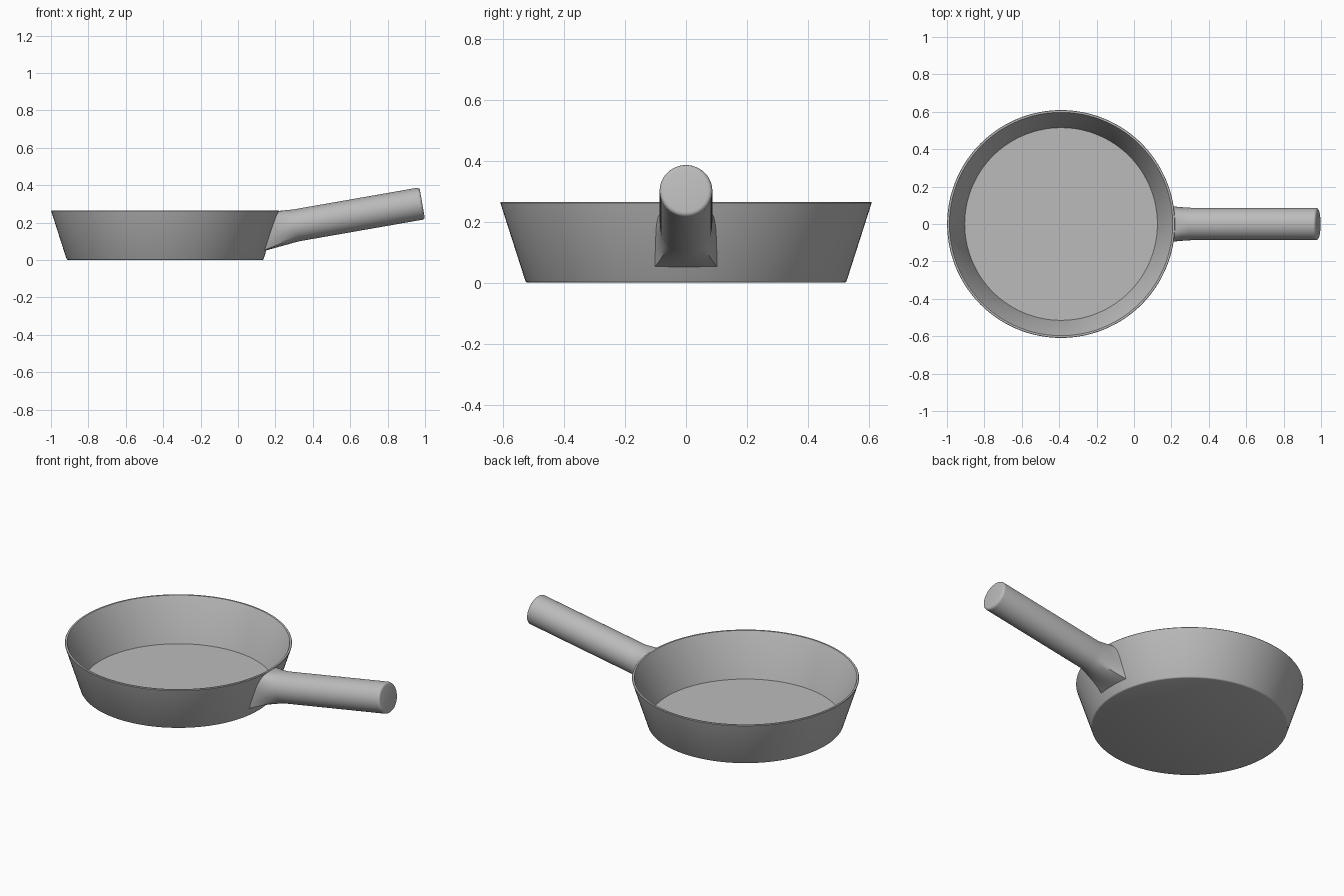
import bpy, bmesh, math
from mathutils import Vector

if "Cube" in bpy.data.objects:
    bpy.data.objects.remove(bpy.data.objects["Cube"])

metal = bpy.data.materials.new("grey metal")
metal.diffuse_color = (0.5, 0.5, 0.5, 1)
metal.use_nodes = True
metal.node_tree.nodes["Principled BSDF"].inputs["Base Color"].default_value = metal.diffuse_color

CX = -0.39                      # centre of the pan
H = 0.265                       # pan height
R_BASE, R_RIM = 0.525, 0.61     # outer radii


def loft(name, rings):
    """Skin a list of closed rings and cap both ends; a single point makes a tip."""
    bm = bmesh.new()
    loops = [[bm.verts.new(p) for p in ring] for ring in rings]
    n = len(loops[0])
    for a, b in zip(loops, loops[1:]):
        for i in range(n):
            j = (i + 1) % n
            bm.faces.new((a[i], a[j], b[j], b[i]))
    bm.faces.new(loops[0])
    bm.faces.new(loops[-1])
    bmesh.ops.recalc_face_normals(bm, faces=bm.faces)
    mesh = bpy.data.meshes.new(name)
    bm.to_mesh(mesh)
    bm.free()
    mesh.materials.append(metal)
    obj = bpy.data.objects.new(name, mesh)
    bpy.context.collection.objects.link(obj)
    bpy.ops.object.select_all(action='DESELECT')
    obj.select_set(True)
    bpy.context.view_layer.objects.active = obj
    bpy.ops.object.shade_smooth_by_angle(angle=math.radians(35))
    return obj


# Pan body: underside, flared wall, thin rim, inner wall and floor
profile = [(0.519, 0), (0.524, 0.002), (0.527, 0.006), (0.609, H - 0.003),
           (0.607, H), (0.597, H), (0.595, H - 0.003), (0.515, 0.015)]
N = 128
loft("pan_body", [[(CX + r * math.cos(2 * math.pi * i / N),
                    r * math.sin(2 * math.pi * i / N), z) for i in range(N)]
                  for r, z in profile])

# Handle: round bar tilted upward, softened at its end
start, end = Vector((0.31, 0, 0.185)), Vector((0.985, 0, 0.303))
axis = (end - start).normalized()
side = Vector((0, 1, 0))
up = axis.cross(side)
HR, M = 0.0865, 48
angles = [2 * math.pi * i / M for i in range(M)]


def circle(centre, r):
    return [centre + side * (r * math.cos(a)) + up * (r * math.sin(a)) for a in angles]


def wall_point(a):
    """Squarish bracket outline lying just inside the outer wall of the pan."""
    c, s = math.cos(a), math.sin(a)
    if s < 0:                                   # square lower half
        k = 1 / max(abs(c), abs(s))
    else:                                       # rounded upper half
        k = (abs(c) ** 3.2 + abs(s) ** 3.2) ** (-1 / 3.2)
    u, v = c * k, s * k
    z = 0.156 + 0.106 * v
    y = u * (0.1 - 0.005 * v)
    r = R_BASE + (R_RIM - R_BASE) * z / H - 0.006
    return Vector((CX + math.sqrt(r * r - y * y), y, z))


# Bracket flares from the round bar into the square foot on the wall
foot = [wall_point(a) for a in angles]
bar = circle(start, HR)
rings = []
STEPS = 8
for k in range(STEPS):
    t = k / STEPS
    e = t * (1.6 - 0.6 * t)                     # width settles early
    ring = []
    for p, q in zip(foot, bar):
        m = p.lerp(q, t)
        m.y = p.y + (q.y - p.y) * e
        ring.append(m)
    rings.append(ring)
rings.append(bar)
B = 0.014                                       # end rounding
for k in range(5):
    f = math.pi / 2 * k / 4
    rings.append(circle(end - axis * (B - B * math.sin(f)), HR - B + B * math.cos(f)))
loft("handle", rings)
